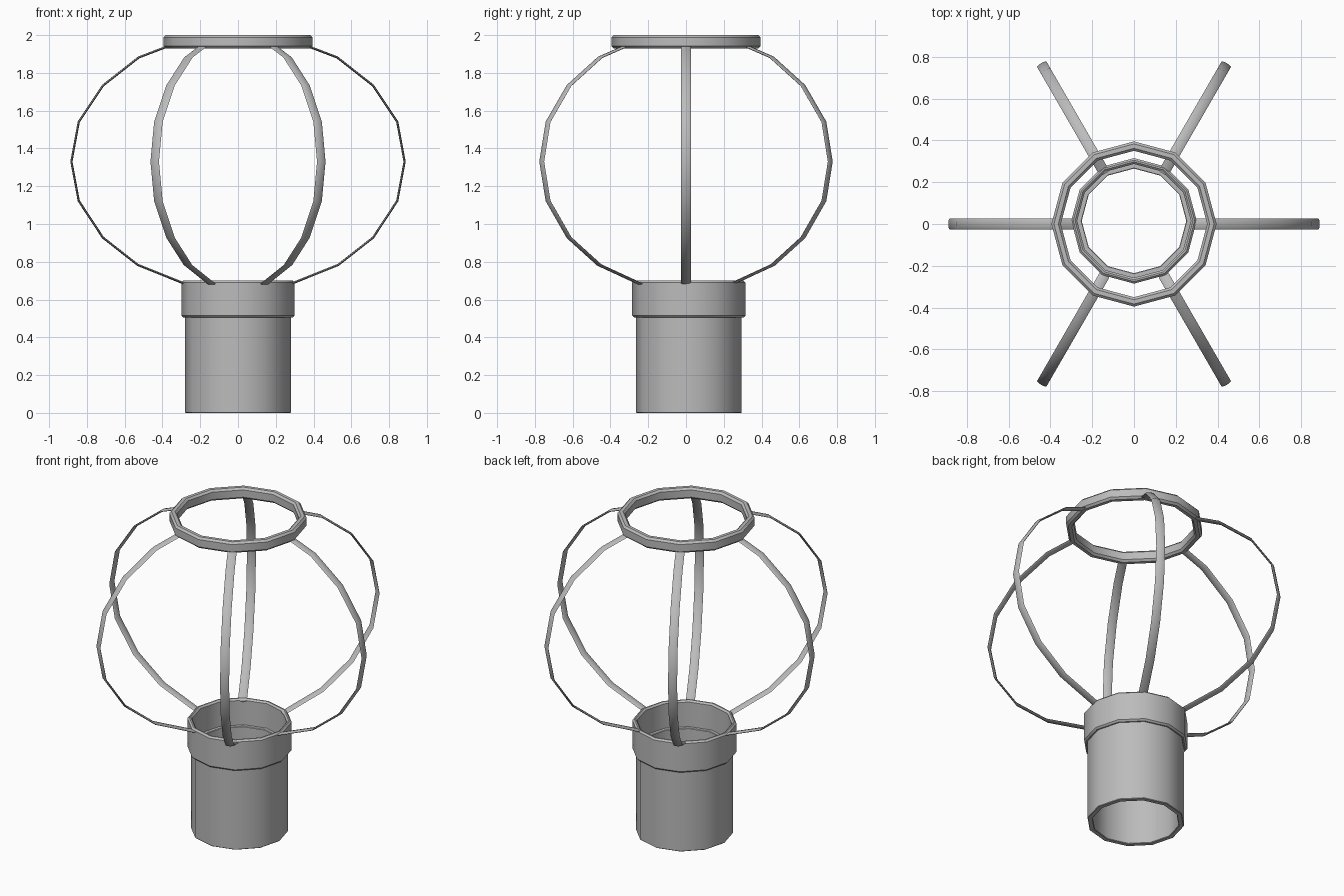
import bpy, bmesh, math
from mathutils import Vector, Matrix

cube = bpy.data.objects.get("Cube")
if cube:
    bpy.data.objects.remove(cube, do_unlink=True)

SIDES = 12
metal = bpy.data.materials.new("grey metal")
metal.use_nodes = True
colour = (0.5, 0.5, 0.5, 1)
metal.diffuse_color = colour
metal.node_tree.nodes["Principled BSDF"].inputs["Base Color"].default_value = colour


def finish(name, bm):
    bmesh.ops.recalc_face_normals(bm, faces=bm.faces)
    mesh = bpy.data.meshes.new(name)
    bm.to_mesh(mesh)
    bm.free()
    mesh.materials.append(metal)
    obj = bpy.data.objects.new(name, mesh)
    bpy.context.collection.objects.link(obj)
    bpy.ops.object.select_all(action='DESELECT')
    obj.select_set(True)
    bpy.context.view_layer.objects.active = obj
    bpy.ops.object.shade_smooth_by_angle(angle=math.radians(35))
    return obj


def bridge(bm, a, b):
    n = len(a)
    for i in range(n):
        bm.faces.new((a[i], a[(i + 1) % n], b[(i + 1) % n], b[i]))


def hoop(name, outer, inner, low, high, bevel, y=0.0):
    """Twelve-sided hollow band with chamfered rims."""
    c = bevel
    profile = [(outer - c, low), (outer, low + c), (outer, high - c), (outer - c, high),
               (inner + c, high), (inner, high - c), (inner, low + c), (inner + c, low)]
    bm = bmesh.new()
    loops = []
    for i in range(SIDES):
        a = math.tau * i / SIDES
        loops.append([bm.verts.new((r * math.cos(a), y + r * math.sin(a), z))
                      for r, z in profile])
    for i in range(SIDES):
        bridge(bm, loops[i], loops[(i + 1) % SIDES])
    return finish(name, bm)


def rib(name, angle):
    """Flat rounded strip swept along the bulging path."""
    path = [Vector((r, 0, z)) for r, z in (
        (0.28, 0.683), (0.53, 0.783), (0.715, 0.928), (0.843, 1.122), (0.882, 1.33),
        (0.843, 1.541), (0.715, 1.733), (0.525, 1.882), (0.36, 1.945))]
    bm = bmesh.new()
    loops = []
    for i, p in enumerate(path):
        tangent = (path[min(i + 1, len(path) - 1)] - path[max(i - 1, 0)]).normalized()
        normal = Vector((tangent.z, 0, -tangent.x))
        loop = []
        for k in range(8):
            a = math.tau * k / 8
            loop.append(bm.verts.new(p + normal * (0.006 * math.sin(a))
                                     + Vector((0, 0.026 * math.cos(a), 0))))
        loops.append(loop)
    for a, b in zip(loops, loops[1:]):
        bridge(bm, a, b)
    bm.faces.new(loops[0])
    bm.faces.new(loops[-1])
    bm.transform(Matrix.Rotation(angle, 4, 'Z'))
    return finish(name, bm)


# Base socket and its collar
hoop("base_tube", 0.28, 0.25, 0.0, 0.535, 0.003, 0.015)
hoop("base_collar", 0.30, 0.272, 0.505, 0.70, 0.01, 0.015)

# Ring that gathers the ribs at the top
hoop("top_ring", 0.395, 0.35, 1.93, 2.0, 0.012)

# Six bowed ribs
for i in range(6):
    rib(f"cage_rib_{i + 1}", math.tau * i / 6)
